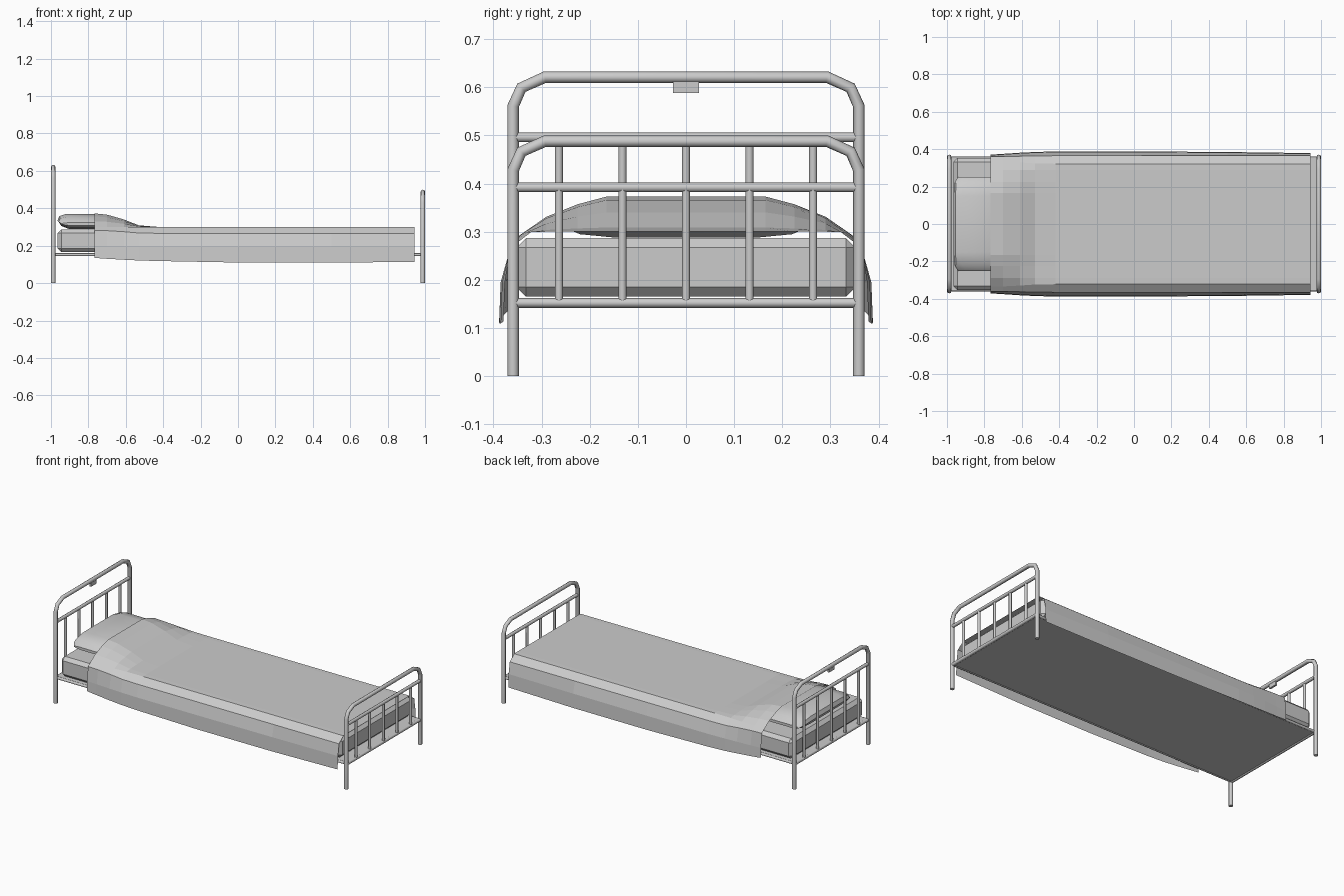
import bpy, bmesh

if "Cube" in bpy.data.objects:
    bpy.data.objects.remove(bpy.data.objects["Cube"])

POST_Y = 0.359
END_X = 0.988


def tube(name, points, radius):
    """Eight-sided tube along a polyline, turned into a mesh."""
    cu = bpy.data.curves.new(name, 'CURVE')
    cu.dimensions = '3D'
    cu.bevel_depth = radius
    cu.bevel_resolution = 2
    cu.use_fill_caps = True
    sp = cu.splines.new('POLY')
    sp.points.add(len(points) - 1)
    for p, co in zip(sp.points, points):
        p.co = (*co, 1)
    ob = bpy.data.objects.new(name, cu)
    bpy.context.collection.objects.link(ob)
    bpy.ops.object.select_all(action='DESELECT')
    ob.select_set(True)
    bpy.context.view_layer.objects.active = ob
    bpy.ops.object.convert(target='MESH')
    bpy.ops.object.shade_smooth_by_angle(angle=1.0)
    return ob


def box(name, lo, hi, bevel=0):
    bm = bmesh.new()
    bmesh.ops.create_cube(bm, size=1)
    for v in bm.verts:
        v.co = [l if c < 0 else h for c, l, h in zip(v.co, lo, hi)]
    if bevel:
        bmesh.ops.bevel(bm, geom=bm.edges[:], offset=bevel, segments=1, affect='EDGES')
    return finish(name, bm)


def loft(name, rings, closed):
    """Skin between matching rows of points; closed rows are also capped."""
    bm = bmesh.new()
    rows = [[bm.verts.new(p) for p in r] for r in rings]
    n = len(rows[0])
    for a, b in zip(rows, rows[1:]):
        for i in range(n if closed else n - 1):
            j = (i + 1) % n
            bm.faces.new((a[i], b[i], b[j], a[j]))
    if closed:
        bm.faces.new(rows[0])
        bm.faces.new(rows[-1][::-1])
    bmesh.ops.recalc_face_normals(bm, faces=bm.faces[:])
    return finish(name, bm)


def finish(name, bm):
    me = bpy.data.meshes.new(name)
    bm.to_mesh(me)
    bm.free()
    ob = bpy.data.objects.new(name, me)
    bpy.context.collection.objects.link(ob)
    return ob


# Head and foot ends: bent hoop, cross bars, balusters
def bed_end(name, x, top, bar_z):
    side = [(POST_Y, 0), (POST_Y, top - 0.06), (0.342, top - 0.022), (0.293, top)]
    path = [(x, -y, z) for y, z in side] + [(x, y, z) for y, z in reversed(side)]
    tube(name + "_hoop", path, 0.012)
    for label, z in (("upper_bar", bar_z), ("lower_bar", 0.152)):
        tube(f"{name}_{label}", [(x, -POST_Y, z), (x, POST_Y, z)], 0.010)
    for i in range(-2, 3):
        y = i * 0.132
        tube(f"{name}_baluster", [(x, y, 0.152), (x, y, bar_z)], 0.0085)


bed_end("headboard", -END_X, 0.621, 0.496)
bed_end("footboard", END_X, 0.488, 0.392)

# Small plate hanging under the head hoop
box("head_plate", (-0.992, -0.027, 0.588), (-0.980, 0.027, 0.612))

# Side rails and base
for s in (-1, 1):
    tube("side_rail", [(-END_X, s * 0.352, 0.152), (END_X, s * 0.352, 0.152)], 0.008)
box("bed_base", (-0.985, -0.35, 0.147), (0.985, 0.35, 0.160))

# Mattress
box("mattress", (-0.965, -0.352, 0.165), (0.942, 0.352, 0.287), 0.02)

# Pillow: side profile lofted across the bed, thinning at both ends
profile = [(-0.965, 0.335), (-0.945, 0.306), (-0.90, 0.288), (-0.68, 0.288), (-0.63, 0.31),
           (-0.65, 0.338), (-0.75, 0.368), (-0.92, 0.370), (-0.955, 0.358)]
rings = []
for y, sx, sz in ((-0.25, 0.86, 0.2), (-0.22, 0.97, 0.72), (-0.15, 1, 1),
                  (0.15, 1, 1), (0.22, 0.97, 0.72), (0.25, 0.86, 0.2)):
    rings.append([(-0.8 + (x + 0.8) * sx, y, 0.312 + (z - 0.312) * sz) for x, z in profile])
pillow = loft("pillow", rings, True)
bpy.ops.object.select_all(action='DESELECT')
pillow.select_set(True)
bpy.context.view_layer.objects.active = pillow
bpy.ops.object.shade_smooth_by_angle(angle=0.6)

# Blanket: cross-section blends from the pillow hump to the flat mattress
hump = [(0.0, 0.373), (0.165, 0.373), (0.225, 0.357), (0.29, 0.331), (0.335, 0.300), (0.360, 0.282)]
flat = [(0.0, 0.300), (0.165, 0.300), (0.225, 0.300), (0.29, 0.300), (0.322, 0.299), (0.365, 0.266)]
stations = [(-0.768, 1.0, -0.014, 0.135), (-0.70, 0.9, -0.010, 0.130), (-0.61, 0.55, -0.004, 0.125),
            (-0.53, 0.12, 0.0, 0.121), (-0.42, 0.0, 0.003, 0.118), (0.0, 0.0, 0.003, 0.110),
            (0.5, 0.0, 0.0, 0.109), (0.943, 0.0, -0.006, 0.114)]
rings = []
for x, t, out, hem in stations:
    half = [(fy + (hy - fy) * t, fz + (hz - fz) * t) for (hy, hz), (fy, fz) in zip(hump, flat)]
    half += [(0.382 + out, 0.195), (0.385 + out, hem)]
    rings.append([(x, -y, z) for y, z in reversed(half[1:])] + [(x, y, z) for y, z in half])
blanket = loft("blanket", rings, False)
